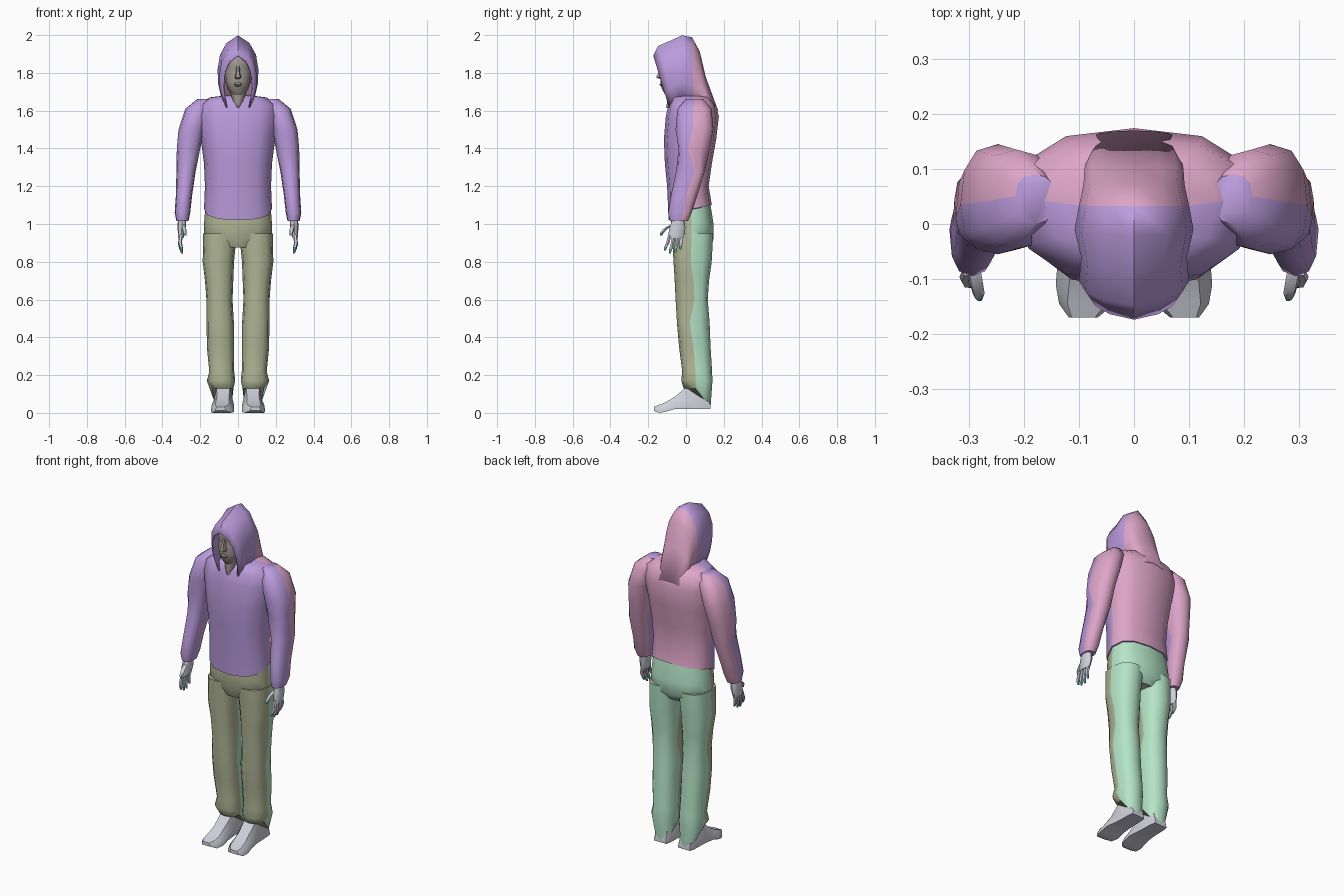
import bpy, bmesh, math
from mathutils import Vector


def material(name, r, g, b):
    m = bpy.data.materials.new(name)
    m.diffuse_color = (r, g, b, 1)
    return m


PURPLE = material("purple hoodie front", 0.50, 0.33, 0.72)
PINK = material("pink hoodie back", 0.73, 0.38, 0.58)
OLIVE = material("olive trouser front", 0.45, 0.48, 0.31)
GREEN = material("green trouser back", 0.46, 0.78, 0.57)
PALE = material("pale grey", 0.62, 0.62, 0.70)
SKIN = material("face grey brown", 0.36, 0.32, 0.29)
TEAL = material("teal nails", 0.19, 0.50, 0.50)


def skin(name, rings, mats, rule=None, closed=True, mirror=False, thick=0, angle=50):
    """Join rings of points into a surface; rule(ring, point) picks the material."""
    bm = bmesh.new()
    rows = [[bm.verts.new(p) for p in r] for r in rings]
    n = len(rows[0])
    for i in range(len(rows) - 1):
        for k in range(n if closed else n - 1):
            j = (k + 1) % n
            f = bm.faces.new((rows[i][k], rows[i][j], rows[i + 1][j], rows[i + 1][k]))
            f.material_index = rule(i, k) if rule else 0
    if closed:
        bm.faces.new(rows[0])
        bm.faces.new(rows[-1])
    bmesh.ops.recalc_face_normals(bm, faces=bm.faces)
    me = bpy.data.meshes.new(name)
    bm.to_mesh(me)
    bm.free()
    for m in mats:
        me.materials.append(m)
    ob = bpy.data.objects.new(name, me)
    bpy.context.collection.objects.link(ob)
    bpy.ops.object.select_all(action='DESELECT')
    ob.select_set(True)
    bpy.context.view_layer.objects.active = ob
    bpy.ops.object.shade_smooth_by_angle(angle=math.radians(angle))
    if thick:
        s = ob.modifiers.new("thickness", 'SOLIDIFY')
        s.thickness, s.offset = thick, 0
    if mirror:
        ob.modifiers.new("mirror", 'MIRROR')
    return ob


def ring(cx, z, w, yf, ys, yb, zf=0, zb=0, n=12, p=0.8):
    """Horizontal section with its own front, seam and back depth; zf / zb tilt the hem."""
    pts = []
    for k in range(n):
        a = 2 * math.pi * k / n
        c, s = round(math.cos(a), 6), round(math.sin(a), 6)
        x = cx + w * math.copysign(abs(c) ** p, c)
        d = abs(s) ** p
        y = ys + d * ((yb - ys) if s > 0 else (yf - ys))
        pts.append(Vector((x, y, z + d * (zb if s > 0 else zf))))
    return pts


def tube(name, rows, mats, n=12, rule=None, **kw):
    return skin(name, [ring(*r, n=n) for r in rows], mats, rule, **kw)


def front_back(i, k):
    return 1 if k < 6 else 0


# Hoodie body
tube("hoodie_body", [
    (0, 1.08, .180, -.092, .03, .137, -.06, .02),
    (0, 1.20, .175, -.100, .03, .120),
    (0, 1.32, .180, -.112, .03, .137),
    (0, 1.45, .197, -.117, .03, .160),
    (0, 1.57, .215, -.107, .04, .174),
    (0, 1.635, .205, -.092, .045, .155),
    (0, 1.67, .150, -.075, .04, .125),
    (0, 1.68, .070, -.050, .03, .100)], [PURPLE, PINK], rule=front_back)

# Sleeves with gathered cuffs
tube("sleeve", [
    (.180, 1.662, .035, .00, .05, .09),
    (.213, 1.61, .066, -.045, .04, .135),
    (.247, 1.50, .068, -.055, .035, .145),
    (.262, 1.40, .062, -.040, .01, .125),
    (.275, 1.28, .051, -.052, .045, .10),
    (.286, 1.15, .043, -.080, .00, .06),
    (.294, 1.06, .041, -.095, -.01, .03),
    (.294, 1.015, .032, -.085, -.03, .01)], [PURPLE, PINK], rule=front_back, mirror=True)

# Trousers: hips and legs, with the back hems dropping to the heels
tube("trouser_hips", [
    (0, 1.10, .172, -.080, .03, .130),
    (0, 1.00, .180, -.080, .03, .146),
    (0, 0.92, .182, -.073, .03, .146),
    (0, 0.875, .120, -.055, .03, .110)], [OLIVE, GREEN], rule=front_back)
tube("trouser_leg", [
    (.095, .95, .089, -.075, .03, .144),
    (.104, .80, .083, -.066, .025, .136),
    (.100, .70, .075, -.060, .040, .122),
    (.098, .60, .069, -.055, .045, .115),
    (.094, .48, .072, -.048, .020, .125),
    (.093, .35, .072, -.037, .040, .130),
    (.086, .22, .066, -.020, .050, .138),
    (.090, .17, .075, -.025, .050, .140),
    (.080, .13, .056, -.012, .050, .130, 0, -.10)],
    [OLIVE, GREEN], rule=front_back, mirror=True)

# Hood: arches from the face opening back to the tail; outline as (width, height) fractions
ARCH = [(.75, 0), (.98, .3), (1, .5), (.88, .72), (.55, .89), (0, 1)]
SECTIONS = [  # y top, z top, y bottom, z bottom, half width
    (-.170, 1.89, -.085, 1.605, .076),
    (-.145, 1.94, -.060, 1.630, .096),
    (-.085, 1.965, -.035, 1.640, .092),
    (-.020, 1.995, .000, 1.640, .104),
    (.030, 1.985, .035, 1.630, .096),
    (.070, 1.910, .070, 1.620, .088),
    (.100, 1.780, .100, 1.600, .086),
    (.166, 1.600, .150, 1.560, .070)]


def arch(yt, zt, yb, zb, w):
    side = [Vector((f * w, yb + (yt - yb) * h, zb + (zt - zb) * h)) for f, h in ARCH]
    return side + [Vector((-v.x, v.y, v.z)) for v in reversed(side[:-1])]


skin("hood", [arch(*s) for s in SECTIONS], [PURPLE, PINK],
     rule=lambda i, k: int(i >= 4), closed=False, thick=.008)

# Face, nose, brow and neck
tube("head", [
    (0, 1.685, .032, -.110, -.04, .02),
    (0, 1.715, .056, -.128, -.03, .05),
    (0, 1.750, .068, -.136, -.03, .06),
    (0, 1.800, .074, -.132, -.02, .06),
    (0, 1.825, .074, -.128, -.02, .06),
    (0, 1.850, .072, -.138, -.02, .055),
    (0, 1.910, .050, -.110, -.02, .03)], [SKIN])
tube("nose", [
    (0, 1.768, .014, -.140, -.125, -.10),
    (0, 1.776, .019, -.162, -.125, -.10),
    (0, 1.800, .012, -.150, -.125, -.10),
    (0, 1.840, .008, -.136, -.125, -.10)], [SKIN], n=6)
tube("lips", [
    (0, 1.728, .020, -.132, -.11, -.10),
    (0, 1.738, .028, -.144, -.11, -.10),
    (0, 1.748, .020, -.137, -.11, -.10)], [SKIN], n=6)
tube("neck", [
    (0, 1.615, .008, -.105, -.06, .00),
    (0, 1.650, .030, -.100, -.05, .02),
    (0, 1.720, .050, -.098, -.04, .04)], [SKIN])

# Hands: palm, four fingers and a thumb, nails on the front of each tip
tube("palm", [
    (.296, 1.03, .022, -.070, -.040, -.010),
    (.298, 0.98, .022, -.088, -.045, -.003),
    (.302, 0.925, .014, -.096, -.055, -.012)], [PALE], n=8, mirror=True)


def digit(name, path, r):
    tube(name, [(x, z, r * s, y - r * s, y, y + r * s) for (x, y, z), s in
                zip(path, (1, 1, .9, .5))], [PALE, TEAL], n=6,
         rule=lambda i, k: int(i == 2), mirror=True)


for i, length in enumerate((.070, .085, .082, .065)):
    y, lean = -.085 + .021 * i, -.022 + .005 * i
    digit("finger", [(.302, y, .945), (.307, y + lean * .5, .935 - length * .5),
                     (.302, y + lean, .935 - length * .8),
                     (.296, y + lean * 1.2, .93 - length)], .010)
digit("thumb", [(.292, -.075, .995), (.286, -.108, .975),
                (.282, -.126, .955), (.280, -.134, .938)], .012)


# Shoes: sections from heel to turned-up toe
def shoe_ring(y, cx, w, z0, z1, top):
    return [Vector((cx + w * fx, y, z0 + (z1 - z0) * h)) for fx, h in
            ((-1, 0), (1, 0), (1, .4), (top, 1), (-top, 1), (-1, .4))]


skin("shoe", [shoe_ring(*r) for r in (
    (.130, .078, .040, .020, .035, .9),
    (.105, .078, .046, .020, .130, .8),
    (.000, .078, .050, .020, .135, .7),
    (-.060, .080, .058, .020, .085, .55),
    (-.110, .082, .060, .005, .055, .6),
    (-.145, .086, .050, .000, .042, .7),
    (-.170, .092, .026, .012, .032, .8))], [PALE], mirror=True, angle=35)
